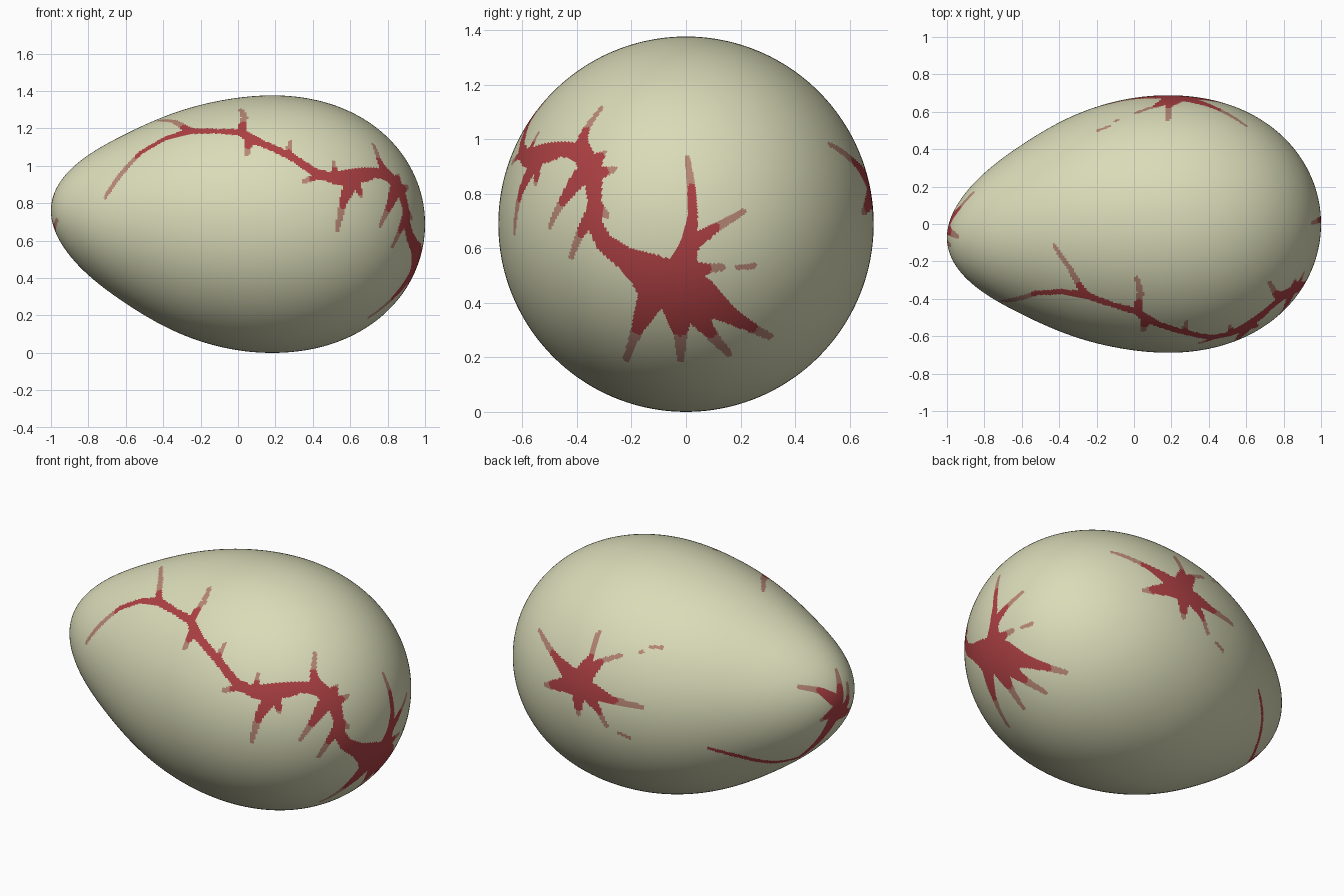
import bpy, math
from mathutils import Vector
from mathutils.kdtree import KDTree
from mathutils.bvhtree import BVHTree

RINGS, SIDES = 280, 480


def material(name, rgb):
    m = bpy.data.materials.new(name)
    m.diffuse_color = (*rgb, 1)
    return m


# Egg shell: circles along x, blunt end at +x, narrow end slightly bent
def section(t):
    x = -math.cos(t)
    g = 0.675 + 0.142 * x - 0.025 * x * x - 0.015 * math.exp(-((x + 0.65) / 0.25) ** 2)
    bend = max(0, 0.1 - x) ** 2
    return x, math.sin(t) * g, -0.06 * bend, 0.69 + 0.06 * bend


verts, faces = [], []
for i in range(1, RINGS):
    x, r, yc, zc = section(math.pi * i / RINGS)
    for j in range(SIDES):
        a = 2 * math.pi * j / SIDES
        verts.append(Vector((x, yc + r * math.cos(a), zc + r * math.sin(a))))
for i in range(RINGS - 2):
    for j in range(SIDES):
        k = (j + 1) % SIDES
        p, q = i * SIDES, (i + 1) * SIDES
        faces.append((p + j, p + k, q + k, q + j))
for t, base, flip in ((0, 0, True), (math.pi, (RINGS - 2) * SIDES, False)):
    x, r, yc, zc = section(t)
    verts.append(Vector((x, yc, zc)))
    pole = len(verts) - 1
    for j in range(SIDES):
        e = (base + j, base + (j + 1) % SIDES)
        faces.append((pole, e[1], e[0]) if flip else (pole, e[0], e[1]))
low = min(v.z for v in verts)
for v in verts:
    v.z -= low

mesh = bpy.data.meshes.new("egg_shell")
mesh.from_pydata(verts, [], faces)
egg = bpy.data.objects.new("egg_shell", mesh)
bpy.context.collection.objects.link(egg)
mesh.materials.append(material("pale cream", (0.70, 0.71, 0.48)))
mesh.materials.append(material("faded red", (0.47, 0.24, 0.18)))
mesh.materials.append(material("deep red", (0.42, 0.052, 0.057)))

bvh = BVHTree.FromPolygons(verts, faces)
kd = KDTree(len(faces))
for i, f in enumerate(faces):
    kd.insert(sum((verts[k] for k in f), Vector()) / len(f), i)
kd.balance()


# Drawing directions: origin, screen right, screen up
def view(right, up, origin=(0, 0, 0)):
    right, up = Vector(right), Vector(up)
    return Vector(origin), right, up, right.cross(up)


A, E = math.radians(35), math.radians(25)
toward = Vector((-math.sin(A) * math.cos(E), math.cos(A) * math.cos(E), math.sin(E)))
side = Vector((-math.cos(A), -math.sin(A), 0))
FRONT = view((1, 0, 0), (0, 0, 1))
RIGHT = view((0, 1, 0), (0, 0, 1))
TOP = view((1, 0, 0), (0, 1, 0))
LEFT = view((0, -1, 0), (0, 0, 1))
BACK = view(side, toward.cross(side), (0, 0, 0.69))


def project(vw, u, v):
    o, right, up, out = vw
    p = o + right * u + up * v
    hit = bvh.ray_cast(p + out * 3, -out)[0]
    return hit or bvh.find_nearest(p)[0]


paint = {}


# Strand: points (u, v, radius); red from segment position lo to hi, faded outside
def strand(vw, pts, hi=99, lo=0):
    ps = [(project(vw, u, v), r) for u, v, r in pts]
    for s, ((a, ra), (b, rb)) in enumerate(zip(ps, ps[1:])):
        n = max(2, int((b - a).length / 0.005))
        for i in range(n + 1):
            f = i / n
            p = bvh.find_nearest(a.lerp(b, f))[0]
            mat = 2 if lo <= s + f <= hi else 1
            for _, k, _ in kd.find_range(p, ra + (rb - ra) * f):
                paint[k] = max(paint.get(k, 0), mat)


# Long crack across the front
strand(FRONT, [(-.71, .83, .011), (-.63, .95, .015), (-.52, 1.07, .016), (-.39, 1.145, .017),
               (-.26, 1.185, .026), (-.12, 1.185, .018), (.01, 1.18, .025), (.09, 1.135, .028),
               (.14, 1.115, .022), (.28, 1.05, .022), (.41, .965, .026), (.50, .935, .03),
               (.58, .925, .04), (.70, .955, .035)], lo=1.8)
strand(RIGHT, [(-.57, .94, .035), (-.52, .95, .04), (-.45, .965, .028), (-.38, .95, .04), (-.34, .87, .042),
               (-.335, .78, .03), (-.335, .69, .032), (-.30, .62, .036), (-.22, .56, .045), (-.12, .50, .08)])

# Side twigs of the front crack
for vw, pts, hi in (
        (TOP, [(-.27, -.36, .022), (-.34, -.24, .016), (-.43, -.11, .010)], .3),
        (TOP, [(.02, -.45, .024), (.035, -.37, .017), (.015, -.29, .013)], .4),
        (FRONT, [(.06, 1.13, .024), (.05, 1.06, .012)], .4),
        (FRONT, [(.27, 1.06, .022), (.28, 1.13, .010)], .2),
        (FRONT, [(.44, .95, .022), (.35, .915, .013)], .5),
        (FRONT, [(.52, .95, .024), (.51, 1.02, .010)], .4),
        (FRONT, [(.60, .90, .040), (.56, .80, .022), (.53, .66, .013)], 1.1),
        (RIGHT, [(-.39, .96, .035), (-.37, 1.03, .018), (-.31, 1.115, .010)], 1),
        (RIGHT, [(-.39, .86, .040), (-.46, .76, .018), (-.50, .68, .012)], .9),
        (RIGHT, [(-.34, .73, .035), (-.39, .65, .018), (-.42, .57, .012)], .9),
        (RIGHT, [(-.54, .92, .030), (-.55, .84, .014)], .8),
        (RIGHT, [(-.33, .87, .030), (-.26, .89, .010)], .4),
        (RIGHT, [(-.33, .92, .030), (-.30, .95, .010)], .4),
        (RIGHT, [(-.33, .76, .026), (-.29, .72, .012)], .3)):
    strand(vw, pts, hi)

# Splash on the blunt end
for pts, hi in (
        ([(-.12, .49, .085), (-.05, .46, .105), (.02, .43, .085)], 9),
        ([(-.02, .51, .06), (.01, .61, .032), (.025, .72, .018), (.02, .82, .016), (.005, .93, .010)], 3),
        ([(.01, .61, .035), (.10, .67, .018), (.21, .735, .011)], 1.1),
        ([(0, .50, .06), (.07, .525, .020), (.13, .53, .015)], 1.1),
        ([(.19, .53, .010), (.25, .535, .012)], -1),
        ([(.04, .43, .075), (.15, .36, .036), (.23, .315, .022), (.31, .275, .013)], 2.2),
        ([(.02, .39, .055), (.08, .30, .026), (.16, .21, .012)], 1.1),
        ([(-.03, .39, .060), (-.02, .29, .026), (-.02, .19, .012)], .9),
        ([(-.12, .43, .055), (-.18, .30, .022), (-.22, .19, .012)], 1)):
    strand(RIGHT, pts, hi)

# Star splash on the back
for pts, hi in (
        ([(-.60, -.05, .07), (-.56, -.07, .07)], 9),
        ([(-.62, -.02, .05), (-.70, .075, .022), (-.79, .225, .012)], 1.2),
        ([(-.56, 0, .04), (-.51, .08, .018), (-.47, .21, .014)], 1),
        ([(-.55, -.03, .05), (-.45, .06, .016), (-.35, .09, .012)], .9),
        ([(-.25, .105, .010), (-.235, .11, .010)], -1),
        ([(-.19, .135, .010), (-.13, .13, .011)], -1),
        ([(-.53, -.09, .05), (-.40, -.15, .022), (-.24, -.19, .014)], 1.1),
        ([(-.54, -.11, .045), (-.47, -.21, .018), (-.43, -.29, .014)], 1.1),
        ([(-.36, -.33, .010), (-.305, -.355, .011)], -1),
        ([(-.58, -.10, .05), (-.58, -.23, .013)], .7),
        ([(-.62, -.07, .05), (-.76, -.07, .014)], .7)):
    strand(BACK, pts, hi)

# Crack around the narrow end
strand(BACK, [(.12, -.41, .010), (.29, -.455, .013), (.48, -.487, .015), (.61, -.46, .018),
              (.74, -.34, .028), (.81, -.21, .040), (.83, -.12, .028), (.81, .01, .012)], hi=6.3)
strand(BACK, [(.80, -.15, .035), (.72, -.10, .018), (.61, -.08, .012)], 1)
strand(BACK, [(.80, -.21, .030), (.73, -.26, .012)], .7)
strand(LEFT, [(.04, .70, .04), (.09, .75, .022), (.11, .84, .012)], 1.2)
strand(LEFT, [(.04, .69, .04), (.12, .67, .020), (.19, .71, .012)], 1)

indices = [0] * len(faces)
for k, m in paint.items():
    indices[k] = m
mesh.polygons.foreach_set("material_index", indices)
mesh.polygons.foreach_set("use_smooth", [True] * len(faces))
mesh.update()
